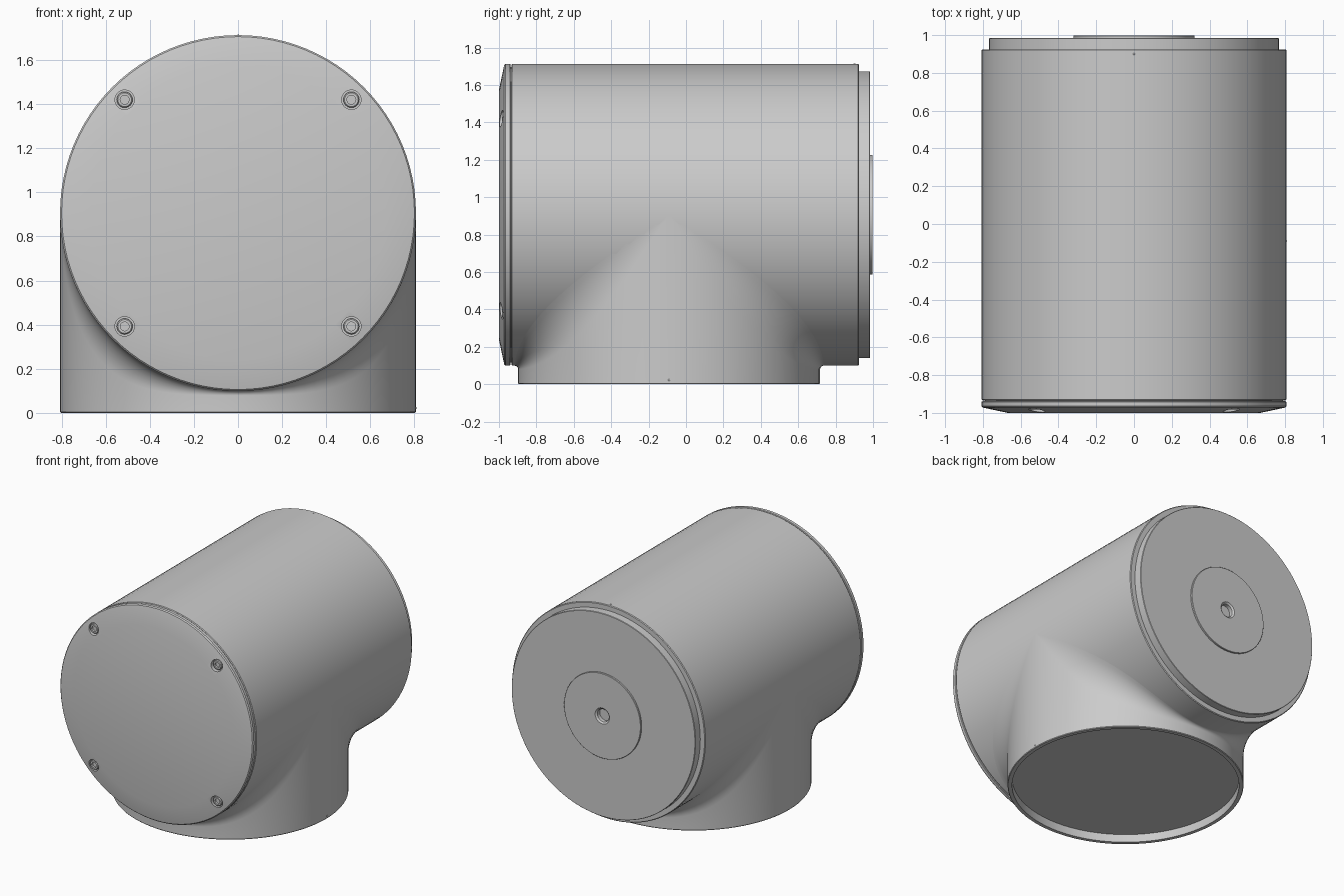
import bpy, bmesh, math
from mathutils import Vector, Matrix

if "Cube" in bpy.data.objects:
    bpy.data.objects.remove(bpy.data.objects["Cube"])

R, ZC, NECK_Y, SIDES = 0.807, 0.906, -0.09, 96


def finish(bm, name):
    bmesh.ops.remove_doubles(bm, verts=bm.verts, dist=1e-5)
    bmesh.ops.recalc_face_normals(bm, faces=bm.faces)
    me = bpy.data.meshes.new(name)
    bm.to_mesh(me)
    bm.free()
    ob = bpy.data.objects.new(name, me)
    bpy.context.collection.objects.link(ob)
    smooth(ob)
    return ob


def smooth(ob):
    bpy.ops.object.select_all(action='DESELECT')
    ob.select_set(True)
    bpy.context.view_layer.objects.active = ob
    bpy.ops.object.shade_smooth_by_angle(angle=math.radians(30))


def skin(bm, rings):
    """Join successive closed rings of points; a one-point ring is a pole."""
    vr = [[bm.verts.new(p) for p in ring] for ring in rings]
    for a, b in zip(vr, vr[1:]):
        n = max(len(a), len(b))
        for i in range(n):
            j = (i + 1) % n
            if len(a) == 1:
                bm.faces.new((a[0], b[i], b[j]))
            elif len(b) == 1:
                bm.faces.new((a[i], a[j], b[0]))
            else:
                bm.faces.new((a[i], a[j], b[j], b[i]))


def lathe(name, profile, x=0, z=ZC, sides=SIDES):
    """Revolve (radius, y) points about an axis parallel to y."""
    rings = []
    for r, y in profile:
        n = sides if r > 0 else 1
        rings.append([(x + r * math.cos(2 * math.pi * i / n), y,
                       z + r * math.sin(2 * math.pi * i / n)) for i in range(n)])
    bm = bmesh.new()
    skin(bm, rings)
    return finish(bm, name)


# Main barrel with slightly eased ends, and a groove behind the front cover
lathe("barrel", [(0.79, -0.942), (0.79, -0.934), (0.802, -0.934), (R, -0.929),
                 (R, 0.92), (0.802, 0.925), (0.75, 0.925)])

# Rear output flange and its central boss with a drilled hole
lathe("rear_flange", [(0.767, 0.92), (0.767, 0.982), (0.764, 0.985), (0.3, 0.985)])
lathe("rear_boss", [(0.32, 0.98), (0.32, 0.996), (0.318, 0.998), (0.06, 0.998),
                    (0.048, 0.988), (0.048, 0.96), (0, 0.96)])

# Chamfered front cover
cover = lathe("front_cover", [(0, -0.938), (0.803, -0.938), (R, -0.942), (R, -0.964),
                              (0.800, -0.972), (0.668, -1.0), (0, -1.0)])

# Counterbores and socket screws in the cover
for sx in (-1, 1):
    for sz in (-1, 1):
        x, z = sx * 0.514, ZC + sz * 0.514
        cutter = lathe("bore_cutter", [(0, -1.05), (0.044, -1.05), (0.044, -0.958), (0, -0.958)],
                       x, z, 32)
        cutter.hide_render = True
        mod = cover.modifiers.new("bore", 'BOOLEAN')
        mod.operation, mod.solver, mod.object = 'DIFFERENCE', 'EXACT', cutter
        bpy.context.view_layer.objects.active = cover
        bpy.ops.object.modifier_apply(modifier=mod.name)
        bpy.data.objects.remove(cutter)
        lathe("cover_screw", [(0.036, -0.957), (0.036, -0.978), (0.031, -0.983), (0.02, -0.983),
                              (0.02, -0.968), (0, -0.968)], x, z, 24)
smooth(cover)


# Neck: recessed foot, straight wall, then a varying fillet into the barrel
def neck_ring(r, z):
    return [(r * math.cos(2 * math.pi * i / SIDES),
             NECK_Y + r * math.sin(2 * math.pi * i / SIDES), z) for i in range(SIDES)]


def fillet_ring(t):
    ring = []
    for i in range(SIDES):
        a = 2 * math.pi * i / SIDES
        c, s = math.cos(a), math.sin(a)
        f = 0.02 + 0.38 * c * c
        centre = Vector(((R + f) * c, NECK_Y + (R + f) * s, ZC - (R + f) * abs(s)))
        to_neck, to_barrel = Vector((-c, -s, 0)), Vector((-c, 0, abs(s)))
        ring.append(centre + f * to_neck.lerp(to_barrel, t).normalized())
    return ring


bm = bmesh.new()
skin(bm, [[(0, NECK_Y, 0.06)], neck_ring(0.776, 0.06), neck_ring(0.776, 0),
          neck_ring(0.803, 0), neck_ring(R, 0.005)] + [fillet_ring(k / 8) for k in range(9)])
finish(bm, "neck")


# Tiny alignment marks on the barrel top and both sides of the neck
def mark(name, loc):
    bm = bmesh.new()
    bmesh.ops.create_icosphere(bm, subdivisions=2, radius=0.007,
                               matrix=Matrix.Translation(loc))
    finish(bm, name)


mark("barrel_mark", (0, 0.9, ZC + R - 0.004))
mark("neck_mark", (R - 0.004, NECK_Y, 0.022))
